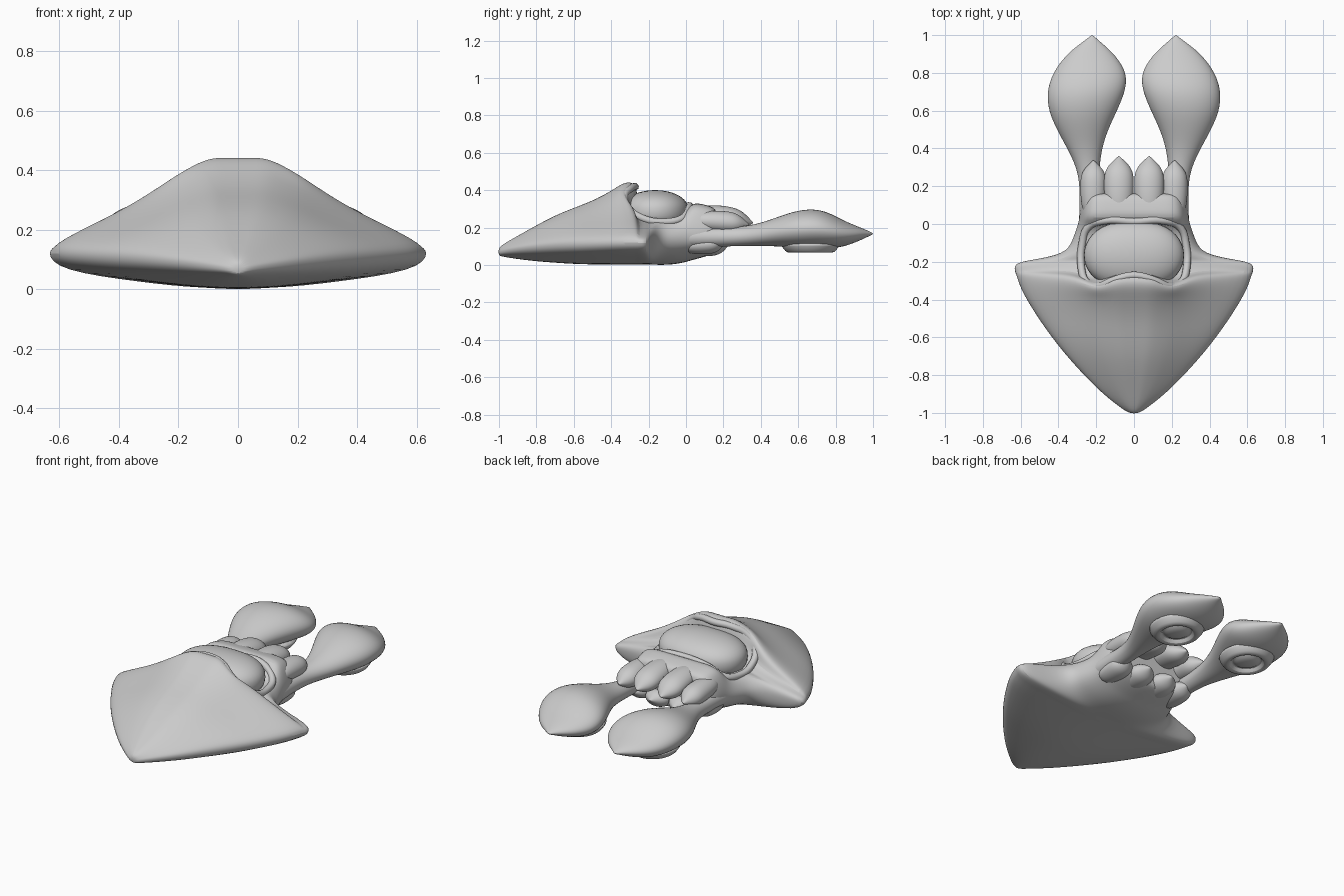
import bpy, math

if "Cube" in bpy.data.objects:
    bpy.data.objects.remove(bpy.data.objects["Cube"])

grey = bpy.data.materials.new("light grey")
grey.diffuse_color = (0.6, 0.6, 0.6, 1)
grey.use_nodes = True
grey.node_tree.nodes["Principled BSDF"].inputs["Base Color"].default_value = grey.diffuse_color


def finish(ob, angle=60):
    ob.data.materials.append(grey)
    bpy.ops.object.select_all(action='DESELECT')
    ob.select_set(True)
    bpy.context.view_layer.objects.active = ob
    bpy.ops.object.shade_smooth_by_angle(angle=math.radians(angle))
    return ob


def loft(name, rings, levels=2):
    """Skin equal-length rings of points, cap both ends and smooth."""
    n = len(rings[0])
    verts = [p for r in rings for p in r]
    faces = [(i * n + j, i * n + (j + 1) % n, (i + 1) * n + (j + 1) % n, (i + 1) * n + j)
             for i in range(len(rings) - 1) for j in range(n)]
    faces += [tuple(reversed(range(n))), tuple((len(rings) - 1) * n + j for j in range(n))]
    me = bpy.data.meshes.new(name)
    me.from_pydata(verts, [], faces)
    ob = bpy.data.objects.new(name, me)
    bpy.context.collection.objects.link(ob)
    if levels:
        sub = ob.modifiers.new("smooth", 'SUBSURF')
        sub.levels = sub.render_levels = levels
    return finish(ob)


def oval(cx, y, cz, rx, rz, n=12):
    return [(cx + rx * math.cos(a), y, cz + rz * math.sin(a))
            for a in (2 * math.pi * k / n for k in range(n))]


# Cross-section shapes: (width fraction, height fraction) from top to bottom
WEDGE = [(.08, 1), (.17, 1), (.33, .83), (.45, .67), (.65, .43), (.97, .14), (1.02, 0), (.96, -.5),
         (.5, -.8), (.2, -.98)]
BOX = [(.15, 1), (.35, 1), (.6, 1), (.75, .96), (.88, .84), (.98, .4), (1.01, 0), (.93, -.45),
       (.6, -.85), (.25, -1)]


def section(y, w, ze, zt, zb, box, hood=0):
    half = []
    for (ax, az), (bx, bz) in zip(WEDGE, BOX):
        f = az + (bz - az) * box
        z = ze + f * ((zt - ze) if f > 0 else (ze - zb))
        x = (ax + (bx - ax) * box) * w
        # the hood's rear edge sweeps forward either side of the middle
        dy = -hood * math.exp(-((x - .2) / .07) ** 2) if f > 0 else 0
        half.append((x, y + dy, z))
    return half + [(-x, yy, z) for x, yy, z in reversed(half)]


# Arrowhead hull running back into the narrow rear body
loft("hull", [section(*s) for s in [
    (-1.003, .02, .068, .085, .05, .4),
    (-.985, .055, .075, .108, .045, .4),
    (-.9, .165, .09, .155, .03, .35),
    (-.8, .265, .10, .212, .018, .3),
    (-.7, .355, .108, .265, .01, .25),
    (-.6, .435, .112, .305, .003, .2),
    (-.5, .505, .116, .342, 0, .12),
    (-.4, .567, .12, .395, 0, .05),
    (-.335, .60, .122, .44, 0, 0, .03),
    (-.285, .617, .123, .445, 0, 0, .06),
    (-.26, .625, .123, .405, 0, 0, .065),
    (-.25, .63, .123, .29, 0, .1, .06),
    (-.21, .635, .123, .265, 0, .15),
    (-.192, .56, .123, .25, 0, .3),
    (-.16, .36, .13, .245, 0, 1),
    (-.08, .325, .135, .24, 0, 1),
    (-.01, .30, .14, .27, .012, 1),
    (.03, .29, .145, .335, .025, 1),
    (.09, .285, .15, .325, .04, 1),
    (.15, .27, .155, .31, .06, 1),
    (.165, .24, .155, .28, .08, 1)]])

# Canopy bubble
bpy.ops.mesh.primitive_uv_sphere_add(segments=40, ring_count=24, location=(0, -.165, .285))
canopy = bpy.context.object
canopy.name = "canopy"
for v in canopy.data.vertices:
    x, y, z = v.co
    sx = math.copysign(abs(x) ** .8, x)
    sz = math.copysign(abs(z) ** .85, z)
    v.co = (sx * .265, y * .18, sz * .115)
finish(canopy)

# Raised lip around the canopy, arching up into the hood
half = [(0, -.272, .418), (.10, -.295, .41), (.19, -.33, .365), (.25, -.31, .305), (.28, -.22, .245),
        (.275, -.11, .23), (.245, -.02, .25), (.15, .018, .305), (0, .012, .315)]
pts = half + [(-x, y, z) for x, y, z in reversed(half[1:-1])]
cu = bpy.data.curves.new("canopy_rim", 'CURVE')
cu.dimensions = '3D'
cu.bevel_depth = .02
cu.bevel_resolution = 3
cu.resolution_u = 5
sp = cu.splines.new('BEZIER')
sp.bezier_points.add(len(pts) - 1)
for bp, p in zip(sp.bezier_points, pts):
    bp.co = p
    bp.handle_left_type = bp.handle_right_type = 'AUTO'
sp.use_cyclic_u = True
rim = bpy.data.objects.new("canopy_rim", cu)
bpy.context.collection.objects.link(rim)
bpy.ops.object.select_all(action='DESELECT')
rim.select_set(True)
bpy.context.view_layer.objects.active = rim
bpy.ops.object.convert(target='MESH')
finish(bpy.context.object)


def petal(name, x, y0, y1, z0, z1, rx, rz):
    """Pointed leaf-shaped nozzle flap."""
    rings = []
    for t, r in [(0, .75), (.25, .98), (.5, 1.04), (.7, 1.02), (.83, .78), (.93, .35), (1, .02)]:
        rings.append(oval(x, y0 + (y1 - y0) * t, z0 + (z1 - z0) * t ** 2, rx * r, rz * r))
    loft(name, rings)


for side, s in (("right", 1), ("left", -1)):
    # Engine flaps, upper and lower rows
    petal(f"upper_inner_petal_{side}", .08 * s, .04, .36, .268, .225, .08, .06)
    petal(f"upper_outer_petal_{side}", .215 * s, .04, .338, .235, .215, .07, .06)
    petal(f"lower_inner_petal_{side}", .078 * s, .01, .235, .095, .115, .078, .054)
    petal(f"lower_outer_petal_{side}", .21 * s, -.01, .215, .105, .12, .072, .052)

    # Arm swelling into a pointed pod: (y, inner x, outer x, bottom z, top z)
    arm = [(-.12, .20, .30, .09, .20), (.05, .19, .29, .095, .20), (.2, .185, .287, .098, .20),
           (.3, .182, .305, .10, .205), (.4, .168, .355, .10, .225), (.5, .135, .412, .098, .262),
           (.6, .085, .458, .088, .296), (.7, .042, .466, .086, .303), (.78, .032, .442, .086, .275),
           (.85, .062, .40, .098, .235), (.92, .122, .335, .125, .206), (.97, .185, .263, .15, .185),
           (1.0, .217, .225, .163, .171)]
    loft(f"arm_pod_{side}", [oval(s * (a + b) / 2, y, (c + d) / 2, (b - a) / 2 * 1.02, (d - c) / 2 * 1.02)
                             for y, a, b, c, d in arm])

    # Round thruster under the pod: flared collar, recess and inner dome
    prof = [(.165, .125), (.145, .1), (.128, .072), (.112, .065), (.092, .066), (.082, .088),
            (.074, .088), (.058, .074), (.03, .067), (.002, .066)]
    loft(f"thruster_{side}", [[(s * .25 + r * math.cos(a), .665 + r * 1.06 * math.sin(a), z)
                               for a in (-2 * math.pi * k / 24 for k in range(24))] for r, z in prof], 1)

# Make every surface face outward
for ob in bpy.context.scene.objects:
    bpy.ops.object.select_all(action='DESELECT')
    ob.select_set(True)
    bpy.context.view_layer.objects.active = ob
    bpy.ops.object.mode_set(mode='EDIT')
    bpy.ops.mesh.select_all(action='SELECT')
    bpy.ops.mesh.normals_make_consistent(inside=False)
    bpy.ops.object.mode_set(mode='OBJECT')
